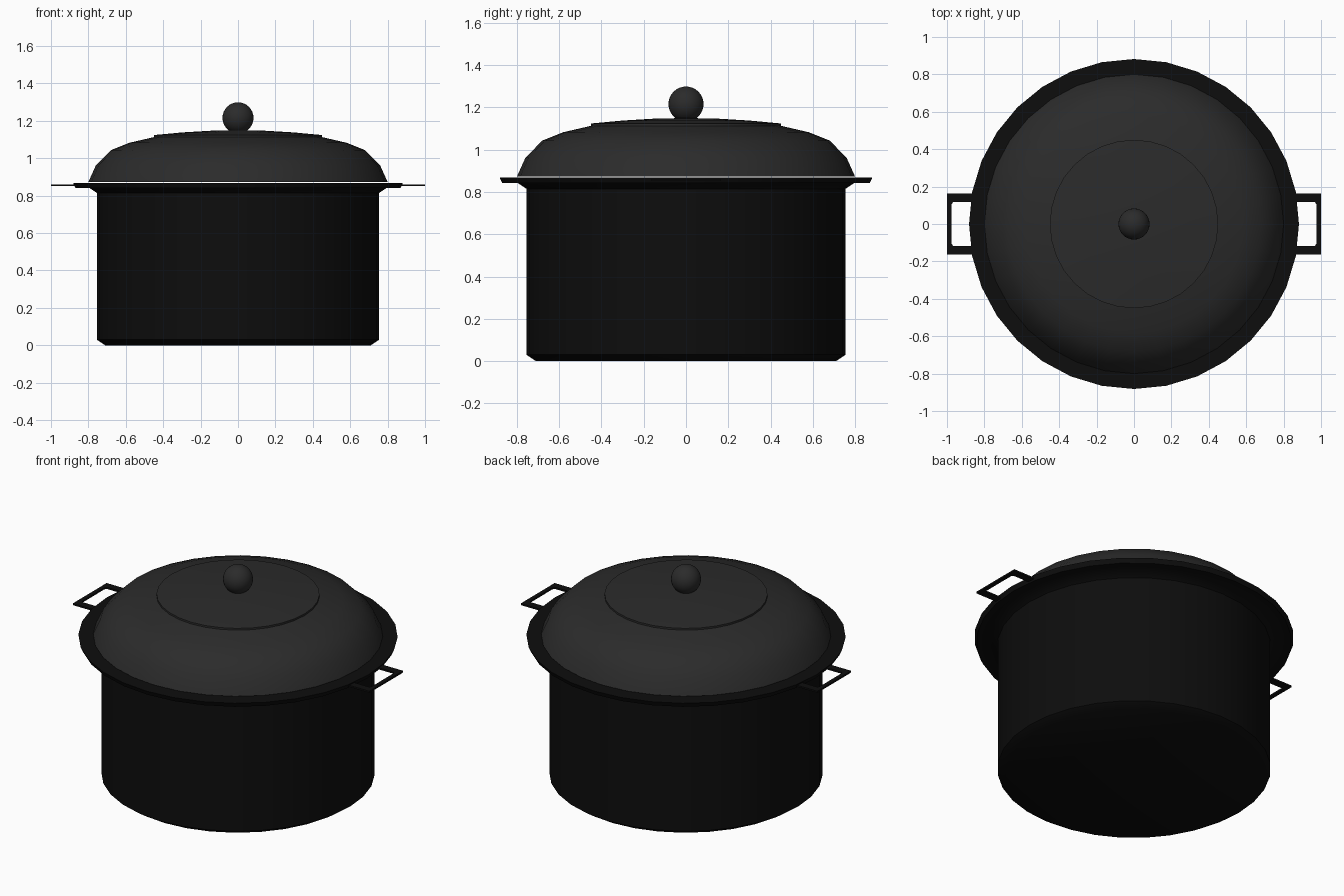
import bpy, bmesh
from math import radians, sin, cos, pi

if "Cube" in bpy.data.objects:
    bpy.data.objects.remove(bpy.data.objects["Cube"])


def material(name, v):
    m = bpy.data.materials.new(name)
    m.diffuse_color = (v, v, v, 1)
    m.use_nodes = True
    m.node_tree.nodes["Principled BSDF"].inputs["Base Color"].default_value = m.diffuse_color
    return m


black = material("black_enamel", 0.004)
grey = material("dark_grey", 0.024)


def finish(name, bm, mat, angle=35):
    bmesh.ops.recalc_face_normals(bm, faces=bm.faces)
    me = bpy.data.meshes.new(name)
    bm.to_mesh(me)
    bm.free()
    me.materials.append(mat)
    ob = bpy.data.objects.new(name, me)
    bpy.context.collection.objects.link(ob)
    bpy.ops.object.select_all(action='DESELECT')
    ob.select_set(True)
    bpy.context.view_layer.objects.active = ob
    bpy.ops.object.shade_smooth_by_angle(angle=radians(angle))
    return ob


def lathe(name, profile, mat, sides=32):
    """Revolve an (r, z) profile around the z axis."""
    bm = bmesh.new()
    vs = [bm.verts.new((r, 0, z)) for r, z in profile]
    es = [bm.edges.new(p) for p in zip(vs, vs[1:])]
    bmesh.ops.spin(bm, geom=vs + es, axis=(0, 0, 1), cent=(0, 0, 0),
                   angle=2 * pi, steps=sides, use_duplicate=False)
    bmesh.ops.remove_doubles(bm, verts=bm.verts, dist=0.0005)
    return finish(name, bm, mat)


# Pot: chamfered base, straight wall, flared flange, hollow inside
lathe("pot", [(0, 0), (0.71, 0), (0.755, 0.03), (0.755, 0.815), (0.795, 0.842),
              (0.87, 0.842), (0.882, 0.869), (0.79, 0.869), (0.735, 0.825),
              (0.735, 0.04), (0.70, 0.02), (0, 0.02)], black)

# Lid: thin domed shell with a raised centre disc
lathe("lid", [(0, 1.15), (0.15, 1.147), (0.30, 1.138), (0.45, 1.124),
              (0.45, 1.113), (0.58, 1.083), (0.68, 1.043), (0.76, 0.962),
              (0.80, 0.873), (0.785, 0.873), (0.745, 0.957), (0.67, 1.03),
              (0.57, 1.07), (0.45, 1.10), (0, 1.13)], grey)

# Knob
bm = bmesh.new()
bmesh.ops.create_uvsphere(bm, u_segments=32, v_segments=16, radius=0.083)
bmesh.ops.translate(bm, verts=bm.verts, vec=(0, 0, 1.216))
finish("knob", bm, grey, 60)

# Handles: flat U-shaped strips set into the flange
outer = [(0.82, 0.163), (1.0, 0.163), (1.0, -0.163), (0.82, -0.163)]
inner = [(0.82, 0.118), (0.966, 0.118), (0.975, 0.106),
         (0.975, -0.106), (0.966, -0.118), (0.82, -0.118)]
for side, label in ((1, "right"), (-1, "left")):
    bm = bmesh.new()
    face = bm.faces.new([bm.verts.new((side * x, y, 0.851))
                         for x, y in outer + inner[::-1]])
    ext = bmesh.ops.extrude_face_region(bm, geom=[face], use_keep_orig=True)
    top = [v for v in ext["geom"] if isinstance(v, bmesh.types.BMVert)]
    bmesh.ops.translate(bm, verts=top, vec=(0, 0, 0.01))
    finish(label + "_handle", bm, black)
